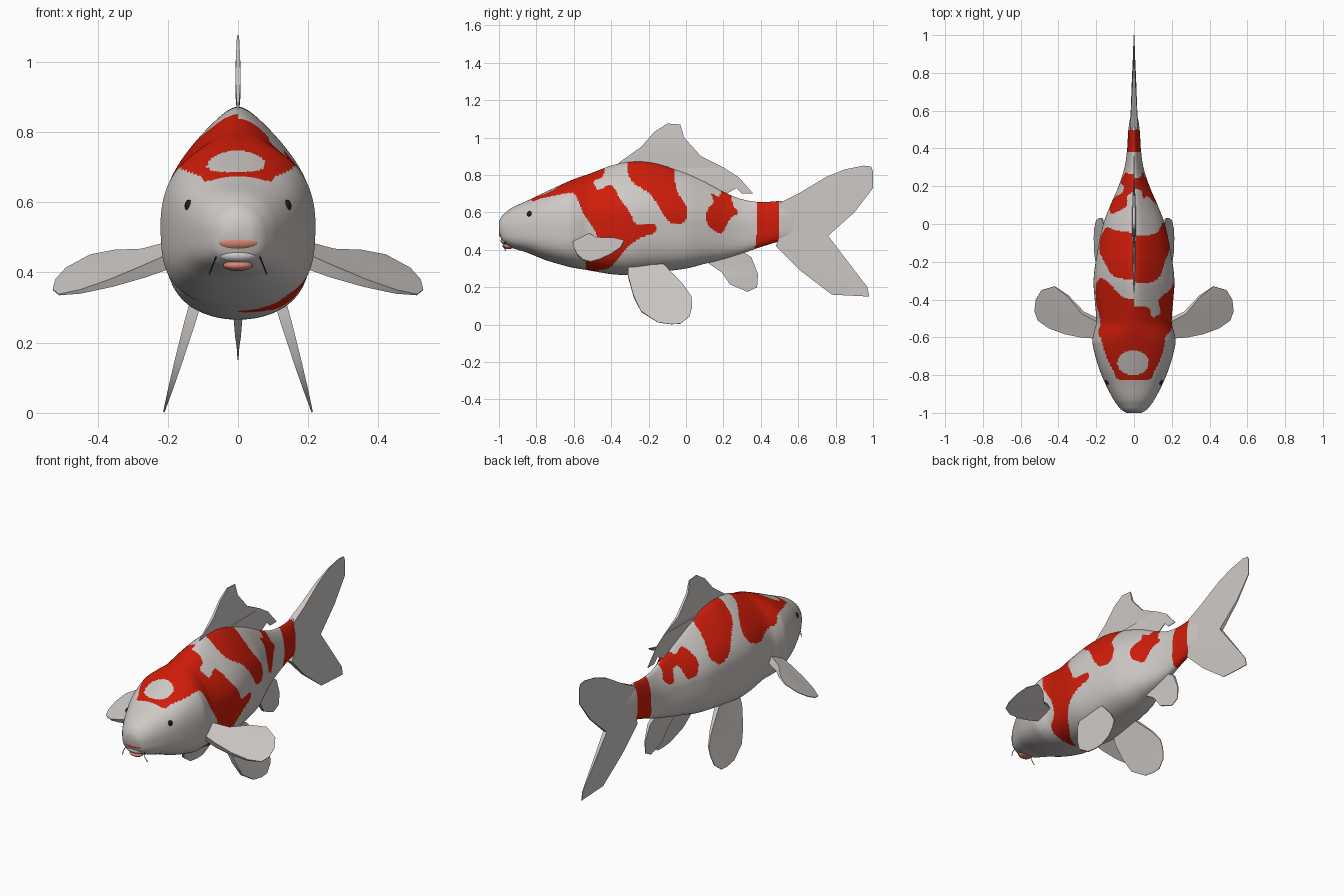
import bpy, bmesh, math
from mathutils import Vector
from mathutils.geometry import tessellate_polygon

cube = bpy.data.objects.get("Cube")
if cube:
    bpy.data.objects.remove(cube, do_unlink=True)


def material(name, rgb, rough=0.7):
    mat = bpy.data.materials.new(name)
    mat.use_nodes = True
    mat.diffuse_color = (*rgb, 1)
    shader = mat.node_tree.nodes["Principled BSDF"]
    shader.inputs["Base Color"].default_value = (*rgb, 1)
    shader.inputs["Roughness"].default_value = rough
    return mat


WHITE = material("pale scale white", (.62, .585, .56))
RED = material("bright scale red", (.63, .012, .003))
PINK = material("lip pink", (.7, .24, .18))
BLACK = material("eye black", (.012, .012, .012))


def finish(name, bm, materials, angle=60):
    bmesh.ops.recalc_face_normals(bm, faces=bm.faces)
    mesh = bpy.data.meshes.new(name)
    bm.to_mesh(mesh)
    bm.free()
    for mat in materials:
        mesh.materials.append(mat)
    obj = bpy.data.objects.new(name, mesh)
    bpy.context.collection.objects.link(obj)
    bpy.ops.object.select_all(action='DESELECT')
    obj.select_set(True)
    bpy.context.view_layer.objects.active = obj
    bpy.ops.object.shade_smooth_by_angle(angle=math.radians(angle))


def curve_value(table, column, y):
    """Smooth (Hermite) interpolation of one column of the station table."""
    def slope(i):
        a, b = table[max(i - 1, 0)], table[min(i + 1, len(table) - 1)]
        return (b[column] - a[column]) / (b[0] - a[0])
    i = 0
    while i < len(table) - 2 and y > table[i + 1][0]:
        i += 1
    p, q = table[i], table[i + 1]
    span = q[0] - p[0]
    t = (y - p[0]) / span
    s = t * t * (3 - 2 * t)
    return (p[column] * (1 - s) + q[column] * s
            + span * t * (1 - t) * (slope(i) * (1 - t) - slope(i + 1) * t))


def rounded(poly):
    """Cut the corners of an outline twice."""
    for _ in range(2):
        pairs = zip(poly, poly[1:] + poly[:1])
        poly = [Vector(a).lerp(Vector(b), f) for a, b in pairs for f in (.2, .8)]
    return poly


def inside(poly, y, z):
    hit = False
    for (ay, az), (by, bz) in zip(poly, poly[1:] + poly[:1]):
        if (az > z) != (bz > z) and y < ay + (z - az) * (by - ay) / (bz - az):
            hit = not hit
    return hit


# Body stations: y, top z, bottom z, half width, narrowing of the back
STATIONS = [
    (-1, .55, .495, .04, 0), (-.985, .58, .45, .065, 0), (-.97, .595, .432, .08, 0),
    (-.93, .625, .41, .108, -.1), (-.85, .662, .385, .15, -.2),
    (-.75, .71, .345, .19, -.28), (-.63, .765, .31, .22, -.15),
    (-.58, .785, .3, .214, 0), (-.52, .805, .29, .2, .2), (-.4, .85, .27, .208, .42),
    (-.3, .87, .266, .214, .5), (-.18, .865, .278, .2, .5), (0, .81, .3, .163, .5),
    (.1, .765, .325, .125, .5), (.2, .71, .35, .082, .4), (.3, .67, .38, .05, .3),
    (.4, .655, .415, .036, .2), (.5, .66, .445, .03, .2), (.62, .65, .47, .01, .2),
]

# Red patches as (y, z) outlines on each flank; z = 1 runs over the back
TAIL_BAND = [(.375, 1), (.48, 1), (.505, .56), (.48, .3), (.355, .3), (.385, .535)]
LEFT_PATCHES = [
    [(-.835, .65), (-.835, .9), (-.7, 1), (-.44, 1), (-.43, .79), (-.5, .77),
     (-.47, .71), (-.4, .76), (-.35, .67), (-.3, .6), (-.27, .53), (-.16, .54),
     (-.16, .49), (-.25, .465), (-.33, .4), (-.4, .3), (-.53, .28), (-.54, .35),
     (-.46, .4), (-.48, .5), (-.55, .59), (-.57, .65), (-.6, .71), (-.7, .69),
     (-.78, .675)],
    [(-.31, .9), (-.3, 1), (-.06, 1), (-.06, .72), (.01, .63), (0, .54), (-.09, .54),
     (-.14, .625), (-.19, .7), (-.31, .775)],
    [(.13, .71), (.19, .67), (.2, 1), (.25, 1), (.24, .64), (.29, .6),
     (.235, .57), (.19, .475), (.11, .53), (.11, .615), (.15, .65)],
    TAIL_BAND,
]
RIGHT_PATCHES = [
    [(-.835, .65), (-.835, .9), (-.7, 1), (-.42, 1), (-.4, .83), (-.33, .78),
     (-.28, .71), (-.31, .64), (-.42, .61), (-.5, .65), (-.58, .65), (-.61, .7),
     (-.7, .69), (-.78, .675)],
    [(-.3, 1), (-.06, 1), (-.04, .76), (-.01, .65), (-.07, .6), (-.14, .63),
     (-.2, .72), (-.29, .79)],
    [(.2, 1), (.25, 1), (.26, .66), (.28, .6), (.22, .56), (.2, .65),
     (.16, .66), (.14, .57), (.08, .58), (.05, .66), (.09, .75), (.17, .69)],
    TAIL_BAND,
]
LEFT_PATCHES, RIGHT_PATCHES = ([rounded(poly) for poly in patches]
                               for patches in (LEFT_PATCHES, RIGHT_PATCHES))


def is_red(p):
    if math.hypot((p.x + .005) / .083, (p.y + .735) / .066) < 1 and p.z > .6:
        return False
    patches = LEFT_PATCHES if p.x > 0 else RIGHT_PATCHES
    return any(inside(poly, p.y, p.z) for poly in patches)


# Body: lofted rings, flat-topped head, narrow back and broad belly
RINGS, SIDES = 250, 160
bm = bmesh.new()
rings = []
for r in range(RINGS + 1):
    y = STATIONS[0][0] + (STATIONS[-1][0] - STATIONS[0][0]) * r / RINGS
    top, low, half, narrow = (curve_value(STATIONS, c, y) for c in (1, 2, 3, 4))
    ring = []
    for s in range(SIDES):
        t = math.tau * s / SIDES
        c = math.cos(t)
        x = half * math.sin(t) * (1 - (narrow if c > 0 else -.4) * c * c)
        ring.append(bm.verts.new((x, y, (top + low) / 2 + c * (top - low) / 2)))
    rings.append(ring)
for a, b in zip(rings, rings[1:]):
    for s in range(SIDES):
        n = (s + 1) % SIDES
        face = bm.faces.new((a[s], a[n], b[n], b[s]))
        face.material_index = int(is_red(face.calc_center_median()))
bm.faces.new(rings[0])
bm.faces.new(rings[-1])
finish("body", bm, [WHITE, RED])


def fin(name, outline, place, normal, root, thick, reach):
    """Plate from a 2D outline, thick at its root and thin at its tips."""
    bm = bmesh.new()
    layers = ([], [])
    for point in outline:
        away = (Vector(point) - Vector(root)).length
        half = max(.002, thick * (1 - away / reach))
        for layer, sign in zip(layers, (1, -1)):
            layer.append(bm.verts.new(Vector(place(*point)) + Vector(normal) * half * sign))
    for corners in tessellate_polygon([[Vector((*point, 0)) for point in outline]]):
        for layer in layers:
            bm.faces.new([layer[i] for i in corners])
    for i in range(len(outline)):
        j = (i + 1) % len(outline)
        bm.faces.new((layers[0][i], layers[0][j], layers[1][j], layers[1][i]))
    finish(name, bm, [WHITE], 40)


def upright(y, z):
    return (0, y, z)


# Fins on the centre line
fin("dorsal_fin", [(-.38, .84), (-.36, .865), (-.24, .95), (-.17, 1.03), (-.1, 1.075),
                   (-.03, 1.07), (-.01, 1), (.08, .9), (.2, .84), (.28, .79), (.36, .7),
                   (.3, .7), (.27, .73), (.2, .69), (0, .78), (-.2, .84)],
    upright, (1, 0, 0), (-.1, .82), .02, .3)
fin("tail_fin", [(.5, .65), (.6, .7), (.75, .79), (.85, .83), (.95, .85),
                 (.99, .845), (1, .82), (1, .73), (.9, .6), (.76, .475), (.97, .2),
                 (.98, .15), (.78, .16), (.61, .29), (.5, .4), (.48, .42), (.5, .47)],
    upright, (1, 0, 0), (.5, .55), .025, .5)
fin("anal_fin", [(.11, .36), (.11, .335), (.19, .28), (.235, .215), (.33, .175), (.38, .2),
                 (.385, .27), (.35, .36), (.27, .41)],
    upright, (1, 0, 0), (.2, .36), .02, .25)


def ellipsoid(name, centre, size, mat):
    bm = bmesh.new()
    bmesh.ops.create_uvsphere(bm, u_segments=20, v_segments=12, radius=1)
    bmesh.ops.scale(bm, vec=size, verts=bm.verts)
    bmesh.ops.translate(bm, vec=centre, verts=bm.verts)
    finish(name, bm, [mat])


# Paired fins, eyes and barbels
for side, label in ((1, "left"), (-1, "right")):
    fin(label + "_pectoral_fin",
        [(.17, -.6), (.27, -.595), (.36, -.58), (.45, -.55), (.51, -.51), (.527, -.46),
         (.52, -.4), (.49, -.35), (.42, -.33), (.35, -.38), (.27, -.47), (.17, -.52)],
        lambda x, y: (side * x, y, .765 - .42 * x + .42 * y),
        (side * .36, -.36, .86), (.18, -.57), .025, .36)
    fin(label + "_pelvic_fin",
        [(-.31, .31), (-.31, .26), (-.28, .15), (-.24, .07), (-.15, .012), (-.08, .002),
         (-.03, .005), (.02, .045), (.033, .1), (.03, .15), (-.02, .22), (-.12, .32)],
        lambda y, z: (side * (.125 + (.3 - z) * .29), y, z),
        (side * .96, 0, .28), (-.22, .3), .022, .34)
    ellipsoid(label + "_eye", (side * .139, -.835, .59), (.013, .015, .017), BLACK)

    path = bpy.data.curves.new(label + "_barbel", 'CURVE')
    path.dimensions = '3D'
    path.bevel_depth = .002
    line = path.splines.new('POLY')
    line.points.add(2)
    for point, (x, y, z) in zip(line.points, [(.06, -.96, .45), (.07, -.975, .425),
                                              (.082, -.965, .395)]):
        point.co = (side * x, y, z, 1)
    path.materials.append(BLACK)
    bpy.context.collection.objects.link(bpy.data.objects.new(label + "_barbel", path))

# Mouth
ellipsoid("upper_lip_lining", (0, -.978, .486), (.064, .023, .023), PINK)
ellipsoid("lower_lip", (0, -.965, .448), (.055, .026, .02), WHITE)
ellipsoid("lower_lip_lining", (0, -.95, .42), (.042, .032, .016), PINK)
